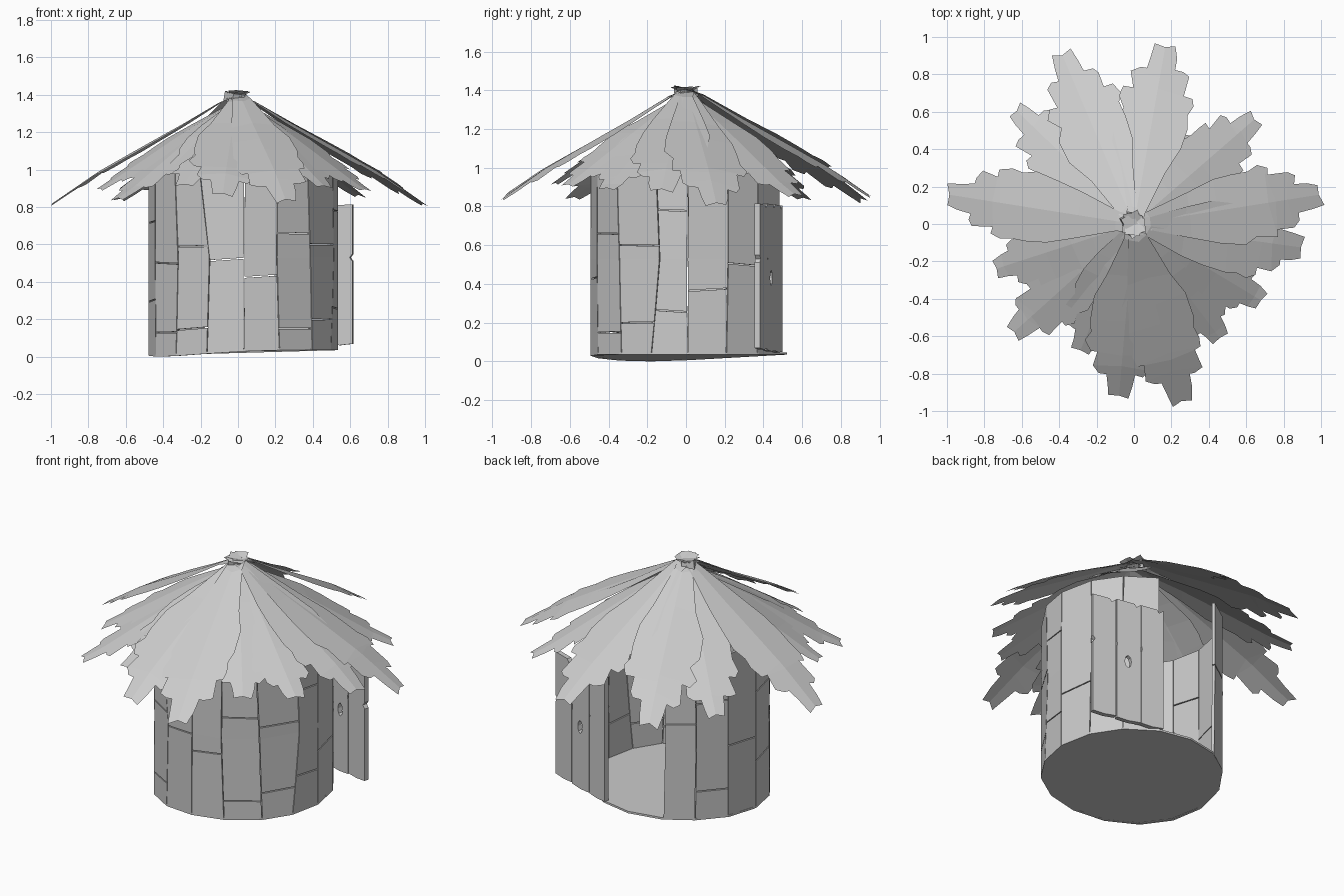
import bpy, bmesh, math, random
from mathutils import Vector

if "Cube" in bpy.data.objects:
    bpy.data.objects.remove(bpy.data.objects["Cube"])

random.seed(4)
CX, CY, R, N = 0.028, 0.015, 0.507, 16
STEP = 2 * math.pi / N


def make(name, verts, faces, thick=0.0, offset=-1):
    me = bpy.data.meshes.new(name)
    me.from_pydata([tuple(v) for v in verts], [], faces)
    bm = bmesh.new()
    bm.from_mesh(me)
    bmesh.ops.recalc_face_normals(bm, faces=bm.faces)
    bm.to_mesh(me)
    bm.free()
    ob = bpy.data.objects.new(name, me)
    bpy.context.collection.objects.link(ob)
    if thick:
        m = ob.modifiers.new("thickness", 'SOLIDIFY')
        m.thickness, m.offset = thick, offset
    return ob


def lerp_table(table, x):
    for (x0, y0), (x1, y1) in zip(table, table[1:]):
        if x <= x1:
            break
    return y0 + (y1 - y0) * (x - x0) / (x1 - x0)


def on_wall(a, z, r=R):
    return Vector((CX + r * math.cos(a), CY + r * math.sin(a), z))


def base_z(a):
    # the hut sags at its front left corner
    return 0.035 - 0.035 * max(0, math.cos(a - math.radians(-155))) ** 2


# floor disc
ring = [on_wall(i * STEP, base_z(i * STEP)) for i in range(N)]
top = [v + Vector((0, 0, 0.012)) for v in ring]
make("floor", ring + top,
     [tuple(reversed(range(N))), tuple(range(N, 2 * N))] +
     [(i, (i + 1) % N, N + (i + 1) % N, N + i) for i in range(N)])

# wall: crooked shared seams (offsets at bottom, middle, top), columns cut into boards
TOP = 1.02
BENT = {3: (0, 0, 0), 5: (.03, .05, .05), 10: (0, .03, -.02), 11: (0, .03, -.09),
        13: (0, -.03, -.02), 14: (.03, 0, -.04), 1: (.0, .02, .02), 15: (0, .09, .05)}
seams = []
for i in range(N):
    j = BENT.get(i) or [random.uniform(-0.02, 0.02) for _ in range(3)]
    seams.append([(0, i * STEP + j[0]), (0.53, i * STEP + j[1]), (TOP, i * STEP + j[2])])

SPLITS = {0: [.37], 1: [.5], 2: [.18, .7], 5: [.62], 6: [.2, .74], 7: [.45], 8: [.3, .72],
          9: [.13, .5], 10: [.15, .59], 11: [.52], 12: [.43], 13: [.15, .66],
          14: [.2, .6], 15: [.26, .78]}
GAP = 0.003
for i, cuts in SPLITS.items():                # columns 3 and 4 are the doorway
    lo, hi = seams[i], seams[(i + 1) % N]
    wrap = 2 * math.pi if i == N - 1 else 0
    levels = [(0, 0)] + [(c, random.uniform(-.008, .008)) for c in cuts] + [(TOP, 0)]
    for (b, tilt0), (t, tilt1) in zip(levels, levels[1:]):
        rows = [(b + (GAP if b else 0), tilt0), (t - GAP, tilt1)]
        if b + .03 < .53 < t - .03:
            rows.insert(1, (.53, 0))
        verts = []
        for z, tilt in rows:
            for a, s in ((lerp_table(lo, z) + 0.004, -1), (lerp_table(hi, z) + wrap - 0.004, 1)):
                verts.append(on_wall(a, base_z(a) if z == 0 else z + s * tilt))
        faces = [(2 * q, 2 * q + 1, 2 * q + 3, 2 * q + 2) for q in range(len(rows) - 1)]
        # thicken towards the inside
        inner = [Vector((CX + (v.x - CX) * .965, CY + (v.y - CY) * .965, v.z)) for v in verts]
        n = len(verts)
        loop = list(range(0, n, 2)) + list(range(n - 1, 0, -2))
        sides = [(loop[q], loop[(q + 1) % n], n + loop[(q + 1) % n], n + loop[q]) for q in range(n)]
        make("wall_board", verts + inner,
             faces + [tuple(n + x for x in reversed(f)) for f in faces] + sides)

# open door: three boards hinged at the doorway's right side
hinge, free = Vector((0.2, 0.485, 0)), Vector((0.615, 0.368, 0))
along = free - hinge
BOARDS = [(0, .31, .05, .81), (.32, .66, .055, .815), (.67, 1, .065, .815)]
boards = []
for u0, u1, z0, z1 in BOARDS:
    notch = .035 if u1 == 1 else .01
    outline = [(u0, z0), ((u0 + u1) / 2, z0 - .004), (u1, z0 + .004), (u1, .51), (u1 - notch, .53),
               (u1, .55), (u1, z1), (u0 + .09, z1 - .006), (u0 + .06, z1 - .025), (u0, z1 - .004)]
    verts = [hinge + along * u + Vector((0, 0, z)) for u, z in outline]
    boards.append(make("door_board", verts, [tuple(range(len(verts)))], 0.028, 0))

# handle hole cut through the middle board
bpy.ops.mesh.primitive_cylinder_add(vertices=8, radius=1, depth=0.2,
                                    location=hinge + along * .5 + Vector((0, 0, .43)))
cutter = bpy.context.object
cutter.name = "handle_hole_cutter"
cutter.scale = (0.02, 0.04, 1)
cutter.rotation_euler = (math.pi / 2, 0, math.atan2(along.y, along.x))
cutter.hide_render = True
m = boards[1].modifiers.new("handle_hole", 'BOOLEAN')
m.object, m.operation, m.solver = cutter, 'DIFFERENCE', 'EXACT'
bpy.context.view_layer.update()
dg = bpy.context.evaluated_depsgraph_get()
boards[1].data = bpy.data.meshes.new_from_object(boards[1].evaluated_get(dg))
boards[1].modifiers.clear()
bpy.data.objects.remove(cutter)

# roof leaves: (direction in degrees, length)
LEAVES = [(113, .99), (80, .97), (41, .86), (9, 1.01), (-8, .91), (-31, .8), (-53, .77),
          (-75, .99), (-95, .93), (-113, .74), (-138, .87), (-162, .78), (171, 1.01), (136, .88)]
UPPER = [(-.1, 1.42), (.03, 1.40), (.2, 1.295), (.5, 1.13), (.75, .99), (1.0, .82)]
LOWER = [(-.1, 1.38), (0, 1.37), (.3, 1.20), (.5, 1.07), (.75, .91), (.9, .83)]
# rows: spine position, edge position, half width (edge steps back to form teeth)
ROWS = [(-.06, -.06, .04), (.1, .08, .05), (.3, .3, .125), (.45, .44, .18), (.56, .56, .195),
        (.64, .63, .17), (.68, .69, .195), (.72, .74, .18), (.76, .73, .14), (.82, .84, .15),
        (.85, .87, .115), (.88, .85, .08), (.94, .93, .07), (.99, 1.0, .055)]
for deg, length in LEAVES:
    a = math.radians(deg)
    out, side = Vector((math.cos(a), math.sin(a), 0)), Vector((-math.sin(a), math.cos(a), 0))
    upper = length > .9
    lift, twist = random.uniform(-.012, .012), random.uniform(-.12, .12)
    verts = []
    for tm, te, hw in ROWS:
        for s in (1, 0, -1):
            t = te + random.uniform(-.012, .012) if s else tm
            w = s * hw * (1.0 if upper else .88) * random.uniform(.92, 1.08)
            r = t * length
            z = lerp_table(UPPER if upper else LOWER, r) + lift + w * twist - abs(w) * .1
            verts.append(out * r + side * w + Vector((0, 0, z)))
    faces = [(b, b + 1, b + 4, b + 3) for q in range(len(ROWS) - 1) for b in (3 * q, 3 * q + 1)]
    make("roof_leaf", verts, faces)

# stub of bundled stems at the peak
bpy.ops.mesh.primitive_cube_add(size=1, location=(-.02, .0, 1.385), rotation=(.15, .1, .5))
bpy.context.object.name = "roof_peak"
bpy.context.object.scale = (.07, .1, .05)
